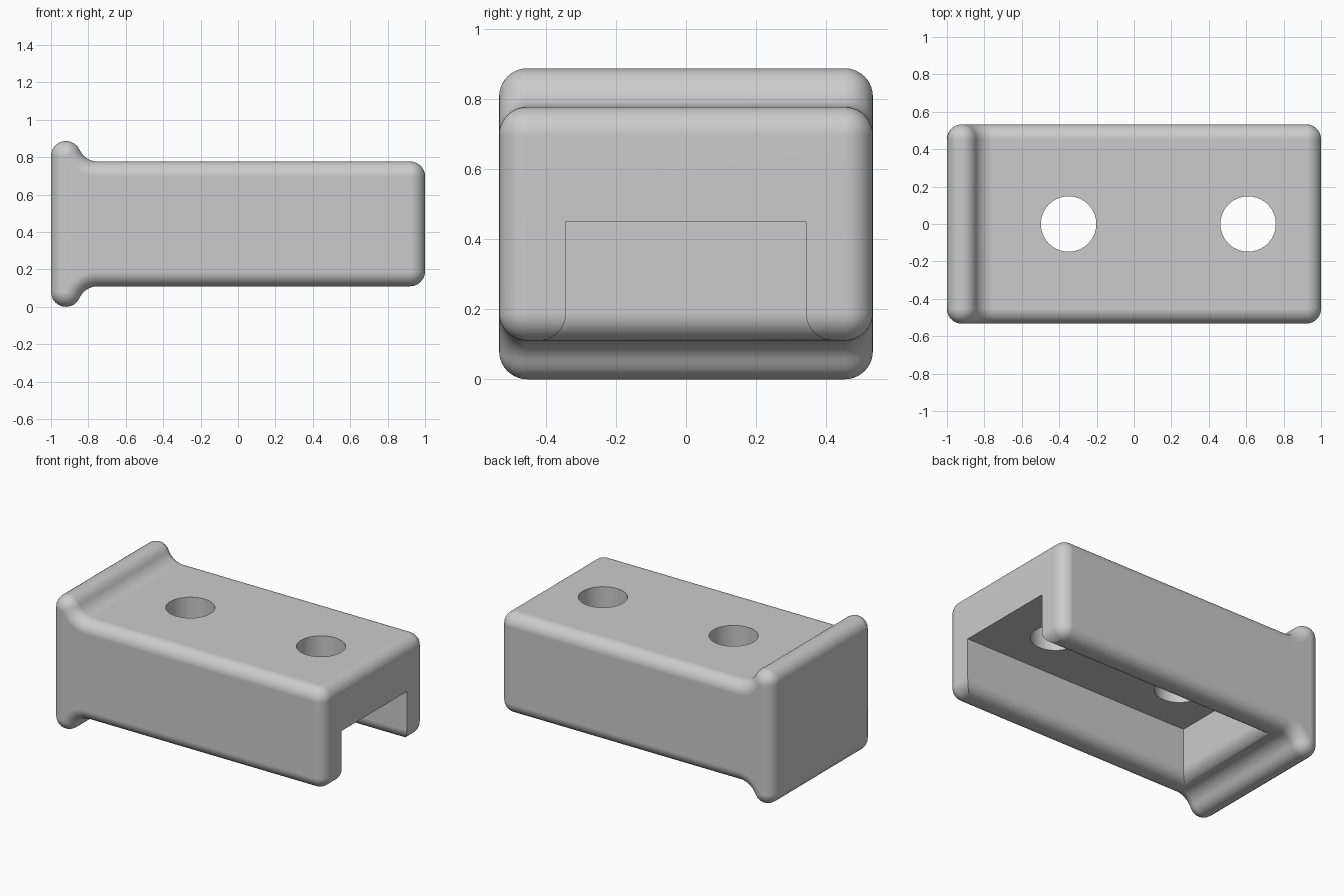
import bpy, bmesh, math

cube = bpy.data.objects.get("Cube")
if cube:
    bpy.data.objects.remove(cube, do_unlink=True)

HALF_X, HALF_Y = 1.0, 0.533
HEIGHT, MID = 0.887, 0.4435
R = 0.08                  # rounding of every outer edge
TOP = 0.777               # top of the main block
BOTTOM = HEIGHT - TOP
LIP_X, LIP_Z = -HALF_X + R, HEIGHT - R
NECK_X = -0.75            # where the lip fillet meets the block
STEPS = 10

# fillet radius that touches both the lip and the block
dx, h = NECK_X - LIP_X, LIP_Z - TOP
FILLET = (dx * dx + h * h - R * R) / (2 * (R + h))
LEAN = math.atan2(TOP + FILLET - LIP_Z, dx)


def arc(cx, cz, r, a0, a1):
    angles = [a0 + (a1 - a0) * i / STEPS for i in range(STEPS + 1)]
    return [(cx + r * math.cos(a), cz + r * math.sin(a)) for a in angles]


def outline(d):
    """Side profile of the bracket, moved inward by d."""
    half = arc(HALF_X - R, TOP - R, R - d, 0, math.pi / 2)
    half += arc(NECK_X, TOP + FILLET, FILLET + d, 1.5 * math.pi, math.pi + LEAN)
    half += arc(LIP_X, LIP_Z, R - d, LEAN, math.pi)
    return half + [(x, 2 * MID - z) for x, z in reversed(half)]


def loft(name, rings):
    bm = bmesh.new()
    loops = [[bm.verts.new(p) for p in ring] for ring in rings]
    for a, b in zip(loops, loops[1:]):
        for i in range(len(a)):
            j = (i + 1) % len(a)
            bm.faces.new((a[i], a[j], b[j], b[i]))
    bm.faces.new(loops[0])
    bm.faces.new(loops[-1])
    bmesh.ops.remove_doubles(bm, verts=bm.verts, dist=0.0001)
    bmesh.ops.recalc_face_normals(bm, faces=bm.faces)
    mesh = bpy.data.meshes.new(name)
    bm.to_mesh(mesh)
    bm.free()
    ob = bpy.data.objects.new(name, mesh)
    bpy.context.collection.objects.link(ob)
    return ob


# main block with lip, rounded along both sides
turns = [math.pi / 2 * i / STEPS for i in range(STEPS + 1)]
side = [(R * (1 - math.cos(t)), HALF_Y - R + R * math.sin(t)) for t in turns]
sections = [(d, -y) for d, y in reversed(side)] + side
body = loft("bracket_body", [[(x, y, z) for x, z in outline(d)] for d, y in sections])

# channel cutter, flared at its lower rim
def channel_ring(grow, z):
    x0, x1, y = -0.67 - grow, HALF_X + 0.3, 0.342 + grow
    return [(x0, -y, z), (x1, -y, z), (x1, y, z), (x0, y, z)]

rings = [channel_ring(0, 0.45)]
rings += [channel_ring(R * (1 - math.cos(t)), BOTTOM + R - R * math.sin(t)) for t in turns]
rings += [channel_ring(R, -0.2)]
cutters = [loft("channel_cutter", rings)]

# bolt hole cutters
for name, x in (("inner_hole_cutter", -0.35), ("outer_hole_cutter", 0.61)):
    bpy.ops.mesh.primitive_cylinder_add(vertices=64, radius=0.148, depth=1, location=(x, 0, 0.85))
    cutters.append(bpy.context.object)
    cutters[-1].name = name

# cut, then drop the cutters
bpy.ops.object.select_all(action='DESELECT')
bpy.context.view_layer.objects.active = body
body.select_set(True)
for cutter in cutters:
    cutter.hide_render = True
    mod = body.modifiers.new("cut", 'BOOLEAN')
    mod.operation, mod.solver, mod.object = 'DIFFERENCE', 'EXACT', cutter
    bpy.ops.object.modifier_apply(modifier=mod.name)
    bpy.data.objects.remove(cutter, do_unlink=True)

# shading and colour
bpy.ops.object.shade_smooth_by_angle(angle=math.radians(30))
weighted = body.modifiers.new("even_normals", 'WEIGHTED_NORMAL')
weighted.keep_sharp = True

grey = bpy.data.materials.new("light_grey")
grey.use_nodes = True
color = (0.6, 0.6, 0.6, 1)
grey.diffuse_color = color
grey.node_tree.nodes["Principled BSDF"].inputs["Base Color"].default_value = color
body.data.materials.clear()
body.data.materials.append(grey)
